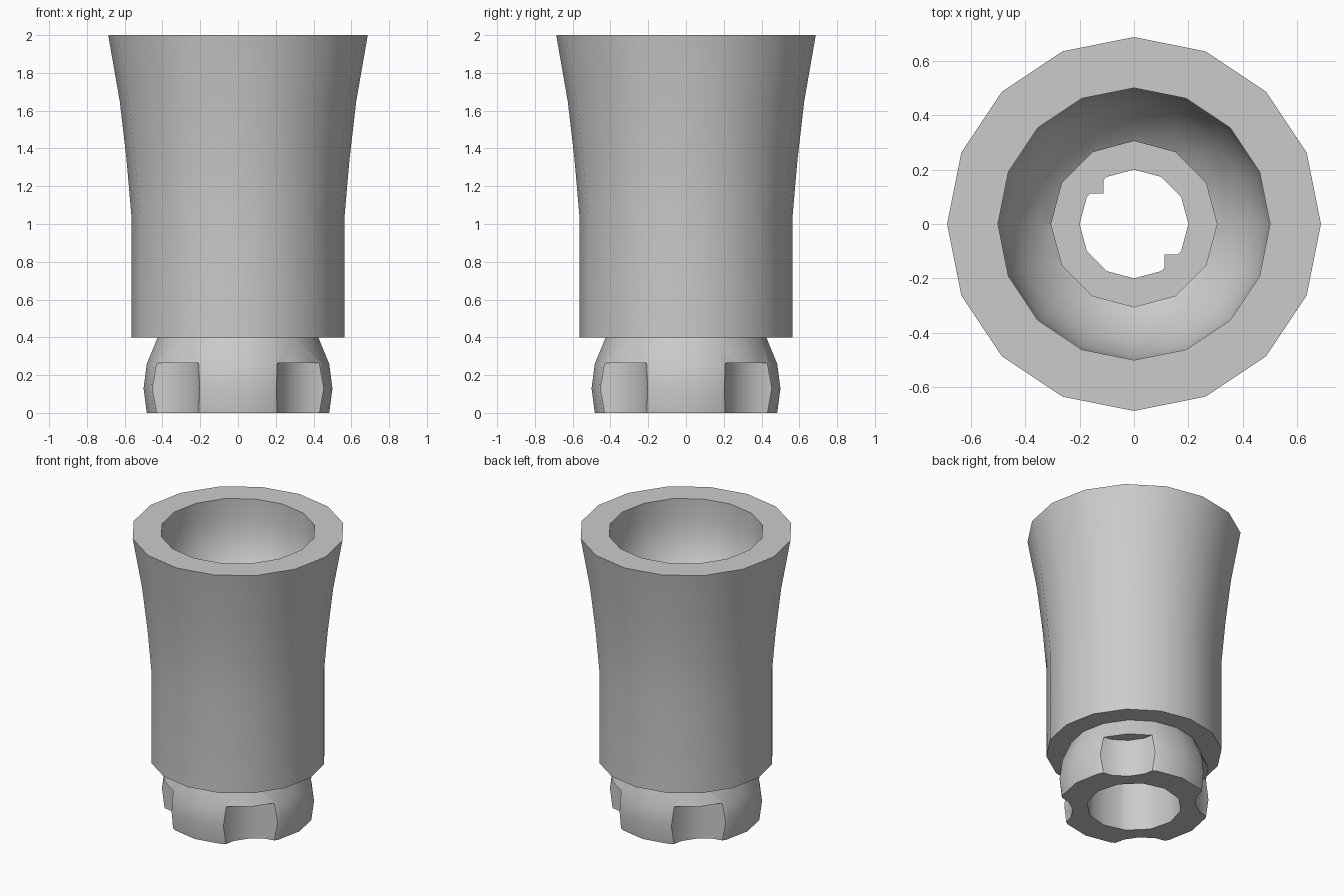
import bpy
import bmesh
from math import cos, sin, pi, radians

cube = bpy.data.objects.get("Cube")
if cube:
    bpy.data.objects.remove(cube)

grey = bpy.data.materials.new("plain_grey")
grey.use_nodes = True
grey.diffuse_color = (0.6, 0.6, 0.6, 1)
grey.node_tree.nodes["Principled BSDF"].inputs["Base Color"].default_value = (0.6, 0.6, 0.6, 1)


def finish(bm, name):
    bmesh.ops.remove_doubles(bm, verts=bm.verts, dist=1e-5)
    bmesh.ops.recalc_face_normals(bm, faces=bm.faces)
    mesh = bpy.data.meshes.new(name)
    bm.to_mesh(mesh)
    bm.free()
    mesh.materials.append(grey)
    obj = bpy.data.objects.new(name, mesh)
    bpy.context.collection.objects.link(obj)
    return obj


def lathe(name, profile, sides, closed=False, at=(0, 0)):
    """Turn (radius, height) points around z; zero radius closes to the axis."""
    bm = bmesh.new()
    rings = []
    for r, z in profile:
        if r == 0:
            rings.append([bm.verts.new((at[0], at[1], z))] * sides)
        else:
            rings.append([bm.verts.new((at[0] + r * cos(2 * pi * i / sides),
                                        at[1] + r * sin(2 * pi * i / sides), z))
                          for i in range(sides)])
    pairs = list(zip(rings, rings[1:]))
    if closed:
        pairs.append((rings[-1], rings[0]))
    for a, b in pairs:
        for i in range(sides):
            j = (i + 1) % sides
            bm.faces.new(list(dict.fromkeys((a[i], a[j], b[j], b[i]))))
    return finish(bm, name)


def select(obj):
    bpy.ops.object.select_all(action='DESELECT')
    obj.select_set(True)
    bpy.context.view_layer.objects.active = obj


def cut(obj, cutter):
    select(obj)
    mod = obj.modifiers.new("cut", 'BOOLEAN')
    mod.operation = 'DIFFERENCE'
    mod.solver = 'EXACT'
    mod.object = cutter
    bpy.ops.object.modifier_apply(modifier=mod.name)
    bpy.data.objects.remove(cutter)


def smooth(obj):
    select(obj)
    bpy.ops.object.shade_smooth_by_angle(angle=radians(35))


# Ball neck, flared sleeve and rounded socket, turned as one solid
ball = [(0.5 * cos(radians(a)), 0.13 + 0.5 * sin(radians(a))) for a in (-15, 0, 15, 30)]
ball[0] = (ball[0][0], 0)
sleeve = [(0.425, 0.4), (0.565, 0.4), (0.565, 1.05), (0.59, 1.34), (0.626, 1.65), (0.687, 2)]
socket = [(0.5, 2)] + [(0.5 * cos(radians(a)), 1.86 - 0.5 * sin(radians(a)))
                       for a in range(0, 90, 15)]
body = lathe("socket_body", [(0, 0)] + ball[:3] + sleeve + socket + [(0, 1.36)], 16)

# Through bore
cut(body, lathe("bore_cutter", [(0, -0.2), (0.305, -0.2), (0.305, 1.7), (0, 1.7)], 12))

# Four scooped grip notches around the ball
for x in (-0.47, 0.47):
    for y in (-0.47, 0.47):
        cut(body, lathe("notch_cutter", [(0, -0.2), (0.27, -0.2), (0.27, 0.265), (0, 0.265)],
                        16, at=(x, y)))
smooth(body)

# Inner seat ring with two square corner tabs
seat = lathe("inner_seat", [(0.2, 0.55), (0.307, 0.55), (0.307, 0.67), (0.2, 0.67)], 12, closed=True)
smooth(seat)
for side, s in (("left", 1), ("right", -1)):
    bm = bmesh.new()
    bmesh.ops.create_cube(bm, size=1)
    bmesh.ops.scale(bm, vec=(0.08, 0.08, 0.12), verts=bm.verts)
    bmesh.ops.translate(bm, vec=(s * 0.152, -s * 0.152, 0.609), verts=bm.verts)
    finish(bm, side + "_seat_tab")
